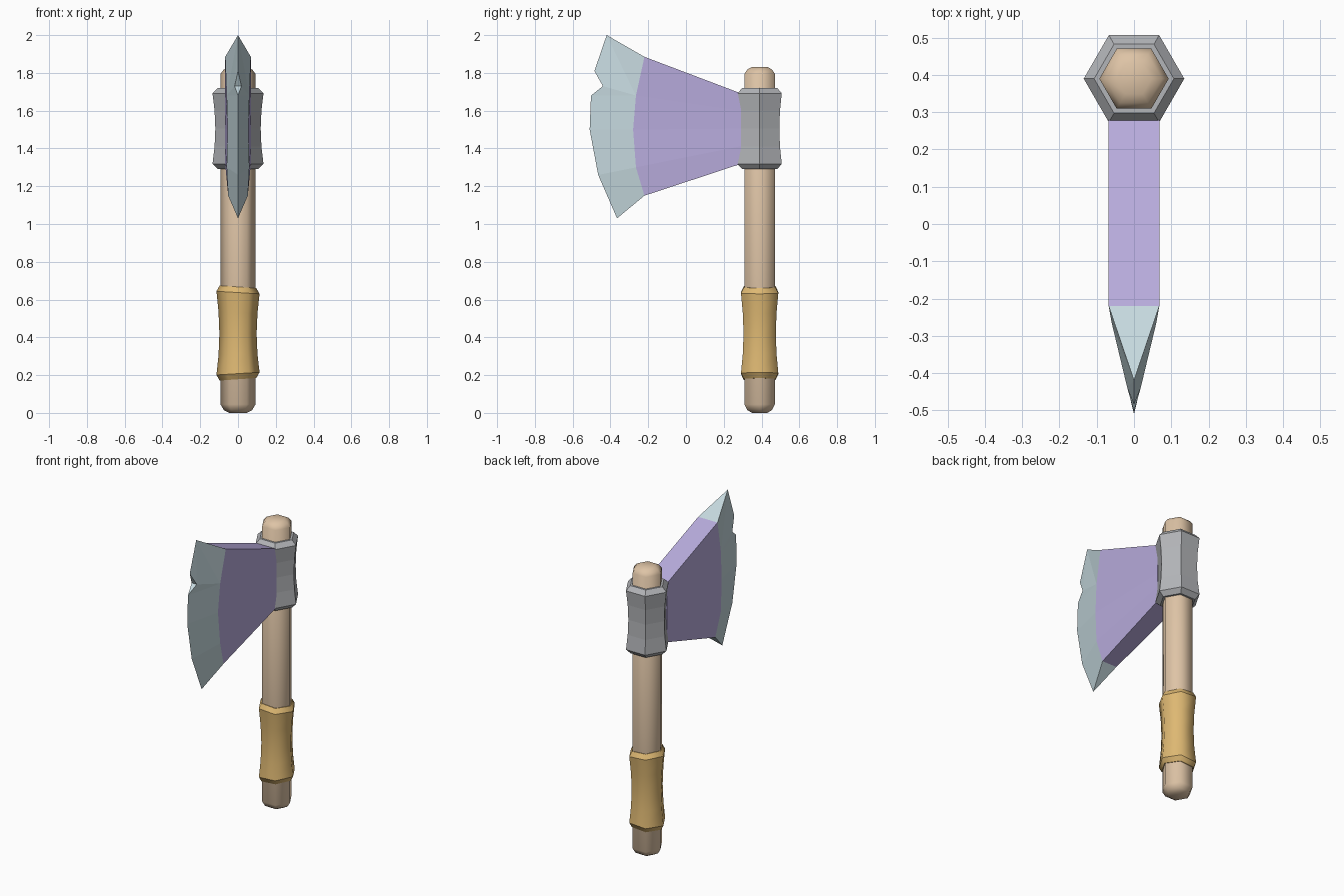
import bpy, bmesh, math

cube = bpy.data.objects.get("Cube")
if cube:
    bpy.data.objects.remove(cube, do_unlink=True)

SHAFT_Y = 0.39


def material(name, rgb):
    m = bpy.data.materials.new(name)
    m.use_nodes = True
    m.diffuse_color = (*rgb, 1)
    m.node_tree.nodes["Principled BSDF"].inputs["Base Color"].default_value = (*rgb, 1)
    return m


wood = material("pale wood", (0.73, 0.55, 0.38))
leather = material("tan leather", (0.73, 0.48, 0.17))
iron = material("grey iron", (0.45, 0.46, 0.48))
violet = material("violet steel", (0.48, 0.41, 0.72))
edge_steel = material("pale edge steel", (0.56, 0.69, 0.73))


def finish(bm, name, mats):
    bmesh.ops.recalc_face_normals(bm, faces=bm.faces)
    mesh = bpy.data.meshes.new(name)
    bm.to_mesh(mesh)
    bm.free()
    for m in mats:
        mesh.materials.append(m)
    ob = bpy.data.objects.new(name, mesh)
    bpy.context.collection.objects.link(ob)
    return ob


def hex_column(name, profile, mat, smooth=False, sharp_rings=(), tilt=0.0):
    """Six-sided column from (radius, height) pairs; tilt slants the ends oppositely."""
    bm = bmesh.new()
    low, high = profile[0][1], profile[-1][1]
    rings = []
    for r, z in profile:
        slant = tilt * (2 * (z - low) / (high - low) - 1)
        ring = []
        for i in range(6):
            a = i * math.pi / 3
            x = r * math.cos(a)
            ring.append(bm.verts.new((x, SHAFT_Y + r * math.sin(a), z - slant * x)))
        rings.append(ring)
    for a, b in zip(rings, rings[1:]):
        for i in range(6):
            j = (i + 1) % 6
            bm.faces.new((a[i], a[j], b[j], b[i]))
    bm.faces.new(rings[0])
    bm.faces.new(rings[-1])
    for f in bm.faces:
        f.smooth = smooth
    for k in sharp_rings:
        for i in range(6):
            bm.edges.get((rings[k][i], rings[k][(i + 1) % 6])).smooth = False
    return finish(bm, name, [mat])


# Shaft with rounded ends
hex_column("handle", [(0.047, 0), (0.075, 0.015), (0.093, 0.045),
                      (0.093, 1.795), (0.075, 1.818), (0.047, 1.832)], wood, smooth=True)

# Waisted grip with slanted rims
hex_column("grip", [(0.097, 0.178), (0.114, 0.208), (0.103, 0.31), (0.0985, 0.42),
                    (0.103, 0.53), (0.114, 0.637), (0.097, 0.667)],
           leather, smooth=True, sharp_rings=(0, 1, 5, 6), tilt=0.07)

# Flared iron socket
hex_column("socket", [(0.107, 1.29), (0.135, 1.318), (0.124, 1.41), (0.12, 1.505),
                      (0.124, 1.60), (0.135, 1.692), (0.107, 1.72)], iron)

# Blade body boundary: (y, z, half thickness), top to bottom
inner = [(-0.22, 1.885, 0.068), (-0.265, 1.68, 0.06), (-0.28, 1.5, 0.055),
         (-0.265, 1.30, 0.06), (-0.22, 1.15, 0.052)]
ROOT_TOP, ROOT_BOTTOM, ROOT_Y = 1.692, 1.318, 0.29

bm = bmesh.new()
sides = {}
for s in (1, -1):
    front = [bm.verts.new((s * h, y, z)) for y, z, h in inner]
    back = [bm.verts.new((s * 0.068, ROOT_Y, ROOT_TOP + (ROOT_BOTTOM - ROOT_TOP) * i / 4))
            for i in range(5)]
    for i in range(4):
        bm.faces.new((front[i], front[i + 1], back[i + 1], back[i]))
    sides[s] = (front, back)
(fl, bl), (fr, br) = sides[1], sides[-1]
for i in (0, 4):
    bm.faces.new((fl[i], fr[i], br[i], bl[i]))
bm.faces.new(bl + br[::-1])
for i in range(4):
    bm.faces.new((fl[i], fl[i + 1], fr[i + 1], fr[i]))
finish(bm, "blade_body", [violet])

# Sharpened edge with a nick in its upper half
outer = [(-0.42, 2.0), (-0.485, 1.81), (-0.503, 1.68), (-0.51, 1.5),
         (-0.465, 1.26), (-0.365, 1.03)]
bm = bmesh.new()
tip = [bm.verts.new((0, y, z)) for y, z in outer]
rims, nicks = [], []
for s in (1, -1):
    rim = [bm.verts.new((s * h, y, z)) for y, z, h in inner]
    nick = bm.verts.new((s * 0.018, -0.44, 1.73))
    for face in ((rim[0], rim[1], tip[0]), (rim[1], nick, tip[0]), (nick, tip[1], tip[0]),
                 (rim[1], tip[2], nick), (rim[1], rim[2], tip[3], tip[2]),
                 (rim[2], rim[3], tip[4], tip[3]), (rim[3], rim[4], tip[5], tip[4])):
        bm.faces.new(face)
    rims.append(rim)
    nicks.append(nick)
for t in (tip[1], tip[2]):
    bm.faces.new((nicks[0], nicks[1], t))
for i, t in ((0, tip[0]), (4, tip[5])):
    bm.faces.new((rims[0][i], rims[1][i], t))
finish(bm, "blade_edge", [edge_steel])
